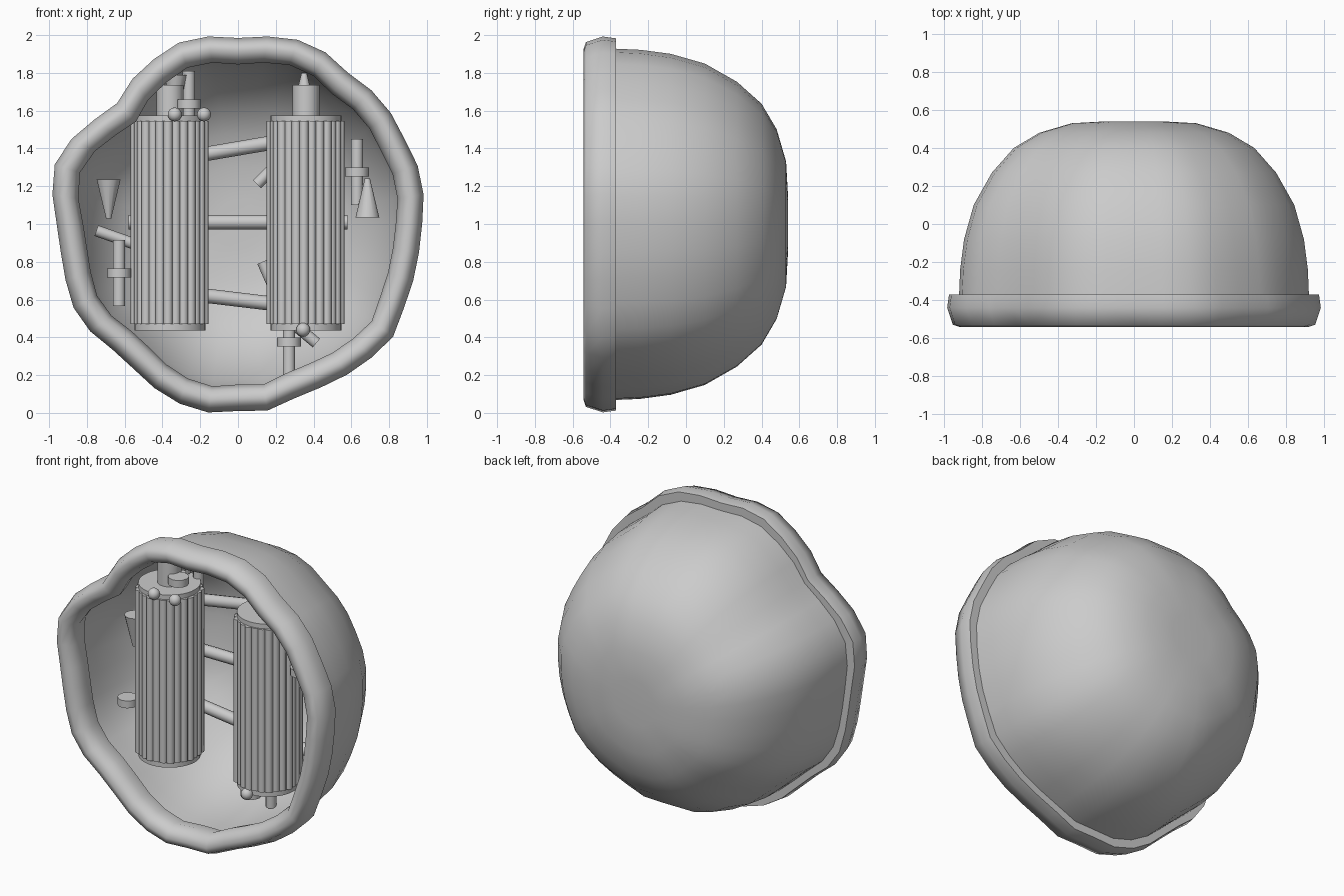
import bpy, bmesh, math
from mathutils import Vector

if "Cube" in bpy.data.objects:
    bpy.data.objects.remove(bpy.data.objects["Cube"])

# wavy outline radius of the membrane, one value every 9 degrees
WAVE = [.975, .995, 1.0, .99, 1.0, 1.0, .99, 1.02, 1.025, 1.005,
        .985, 1.005, 1.01, .98, .95, .905, .94, .99, 1.02, .995,
        .96, .95, .96, .977, .967, .94, .945, .975, 1.0, 1.01,
        .99, 1.0, .97, .97, .985, 1.0, 1.015, .985, .975, .97]
N = len(WAVE)
BARREL_Y = -.20


def finish(bm, name, angle=40):
    bmesh.ops.recalc_face_normals(bm, faces=bm.faces)
    me = bpy.data.meshes.new(name)
    bm.to_mesh(me)
    bm.free()
    ob = bpy.data.objects.new(name, me)
    bpy.context.collection.objects.link(ob)
    bpy.context.view_layer.objects.active = ob
    for o in bpy.context.selected_objects:
        o.select_set(False)
    ob.select_set(True)
    bpy.ops.object.shade_smooth_by_angle(angle=math.radians(angle))
    return ob


def loft(name, rings_in, closed, angle):
    """Skin rings around the y axis; each entry is (list of radii, y)."""
    bm = bmesh.new()
    rings = []
    for radii, y in rings_in:
        rings.append([bm.verts.new((r * math.cos(2 * math.pi * i / N), y,
                                    1 + r * math.sin(2 * math.pi * i / N)))
                      for i, r in enumerate(radii)])
    pairs = list(zip(rings, rings[1:]))
    if closed:
        pairs.append((rings[-1], rings[0]))
    for a, b in pairs:
        for i in range(N):
            j = (i + 1) % N
            bm.faces.new((a[i], a[j], b[j], b[i]))
    if not closed:  # close only the back end
        ring = rings[-1]
        c = bm.verts.new((0, ring[0].co.y, 1))
        for i in range(N):
            bm.faces.new((ring[i], ring[(i + 1) % N], c))
    return finish(bm, name, angle)


def add_rod(bm, a, b, r1, r2=None, seg=12):
    """Cylinder or cone from point a to point b."""
    a, b = Vector(a), Vector(b)
    d = b - a
    m = d.to_track_quat('Z', 'Y').to_matrix().to_4x4()
    m.translation = (a + b) / 2
    bmesh.ops.create_cone(bm, cap_ends=True, segments=seg, radius1=r1,
                          radius2=r1 if r2 is None else r2,
                          depth=d.length, matrix=m)


def rod(name, a, b, r1, r2=None, seg=12):
    bm = bmesh.new()
    add_rod(bm, a, b, r1, r2, seg)
    return finish(bm, name)


# membrane rim: thick rounded wavy ring
section = [(-.12, -.37), (-.14, -.46), (-.115, -.52), (-.07, -.543),
           (-.03, -.53), (0, -.44), (-.01, -.37)]
loft("membrane_rim", [([w + d for w in WAVE], y) for d, y in section], True, 60)

# membrane bowl: outer and inner skins, open at the front
profile = [(.92, -.38), (.915, -.24), (.895, -.08), (.845, .10), (.75, .27),
           (.635, .40), (.50, .48), (.33, .53), (.15, .54)]
outer, inner = [], []
for i, (r, y) in enumerate(profile):
    k = .85 * (1 - .6 * i / len(profile))
    radii = [r * (1 + (w / .98 - 1) * k) for w in WAVE]
    outer.append((radii, y))
    inner.append(([q - .025 for q in radii], y - .0025 * i))
loft("membrane_outer", outer, False, 80)
loft("membrane_inner", inner, False, 80)

# two fluted barrels: core plus nine triplets of fine tubes
for side, x in (("left", -.36), ("right", .36)):
    rod(side + "_barrel_core", (x, BARREL_Y, .435), (x, BARREL_Y, 1.575), .187, seg=36)
    bm = bmesh.new()
    for i in range(27):
        a = 2 * math.pi * i / 27
        r = (.175, .180, .185)[i % 3]
        px, py = x + r * math.cos(a), BARREL_Y + r * math.sin(a)
        add_rod(bm, (px, py, .47), (px, py, 1.545), .025, seg=8)
    finish(bm, side + "_barrel_tubules", 50)
    # stub on the barrel top
    rod(side + "_stub", (x, BARREL_Y, 1.57), (x, BARREL_Y, 1.735), .072, seg=16)

# cross bars behind the barrels
for x, z0, z1 in ((.50, 1.315, 1.485), (.58, 1.01, 1.01), (.50, .66, .54)):
    rod("cross_bar", (-x, .12, z0), (x, .12, z1), .038, seg=10)

# pins with a separate collar in front of each
for x, z in ((-.26, 1.635), (.63, 1.275), (-.63, .74), (.27, .375)):
    rod("pin", (x, -.04, z - .175), (x, -.04, z + .175), .033)
    rod("pin_collar", (x, -.25, z - .024), (x, -.25, z + .024), .063)

# small cones
for x, y, z0, z1 in ((-.685, -.10, 1.235, 1.03), (.685, -.10, 1.035, 1.24),
                     (.35, -.02, 1.60, 1.80), (-.33, -.05, 1.79, 1.585)):
    rod("small_cone", (x, y, z0), (x, y, z1), .063, .014)

# loose short rods
for a, b in (((.10, .03, 1.21), (.24, .03, 1.35)),
             ((.13, .03, .80), (.20, .03, .64)),
             ((-.75, .03, .965), (-.55, .03, .895)),
             ((.27, .03, .49), (.415, .03, .37))):
    rod("short_rod", a, b, .03)

# beads
for p in ((-.335, -.40, 1.58), (-.18, -.40, 1.58), (.345, -.40, .44)):
    bm = bmesh.new()
    bmesh.ops.create_uvsphere(bm, u_segments=12, v_segments=8, radius=.037)
    bmesh.ops.translate(bm, vec=p, verts=bm.verts)
    finish(bm, "bead", 60)
